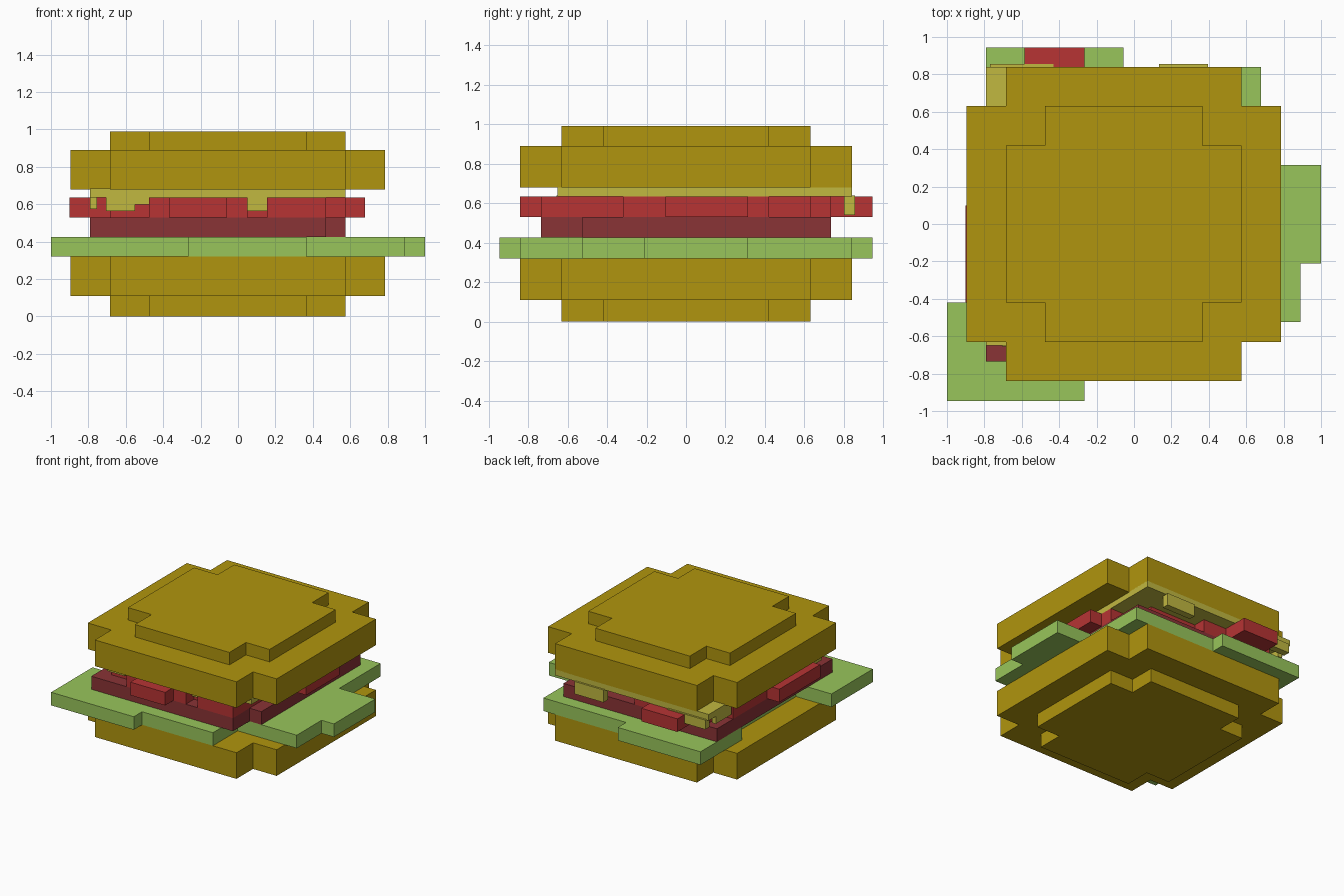
import bpy
import bmesh

cube = bpy.data.objects.get("Cube")
if cube:
    bpy.data.objects.remove(cube, do_unlink=True)


def material(name, rgb):
    """Flat material from display-space 0-255 values."""
    linear = [((v / 255 + 0.055) / 1.055) ** 2.4 if v > 10 else v / 255 / 12.92 for v in rgb]
    mat = bpy.data.materials.new(name)
    mat.use_nodes = True
    mat.diffuse_color = (*linear, 1)
    mat.node_tree.nodes["Principled BSDF"].inputs["Base Color"].default_value = (*linear, 1)
    return mat


BUN = material("toasted bun", (176, 149, 14))
GREEN = material("leaf green", (152, 197, 91))
MEAT = material("dark meat", (138, 51, 54))
RED = material("tomato red", (183, 52, 52))
YELLOW = material("cheese yellow", (193, 184, 64))


def finish(name, bm, mat):
    bmesh.ops.recalc_face_normals(bm, faces=bm.faces)
    mesh = bpy.data.meshes.new(name)
    bm.to_mesh(mesh)
    bm.free()
    mesh.materials.append(mat)
    obj = bpy.data.objects.new(name, mesh)
    bpy.context.collection.objects.link(obj)


def extrude_outline(bm, points, bottom, top):
    face = bm.faces.new([bm.verts.new((x, y, bottom)) for x, y in points])
    new = bmesh.ops.extrude_face_region(bm, geom=[face])["geom"]
    verts = [v for v in new if isinstance(v, bmesh.types.BMVert)]
    bmesh.ops.translate(bm, verts=verts, vec=(0, 0, top - bottom))


def layer(name, points, bottom, top, mat):
    bm = bmesh.new()
    extrude_outline(bm, points, bottom, top)
    finish(name, bm, mat)


def staircase(start, moves):
    """Closed outline of square steps, alternating x and y positions."""
    x, y = start
    points = [(x, y)]
    for i, value in enumerate(moves):
        x, y = (value, y) if i % 2 == 0 else (x, value)
        points.append((x, y))
    return points


def notched(half_x, half_y, cut=0.21, cx=-0.055):
    """Rectangle with a square notch in every corner."""
    a, b = half_x - cut, half_y - cut
    quarter = [(half_x, b), (a, b), (a, half_y)]
    points = []
    for sx, sy in ((1, 1), (-1, 1), (-1, -1), (1, -1)):
        corner = [(cx + sx * x, sy * y) for x, y in quarter]
        points += corner if sx * sy > 0 else corner[::-1]
    return points


# Bun halves, each a wide slab with a smaller slab outside it
wide, small = notched(0.84, 0.84), notched(0.63, 0.63)
layer("bottom_bun_base", small, 0, 0.11, BUN)
layer("bottom_bun", wide, 0.11, 0.32, BUN)
layer("top_bun", wide, 0.68, 0.89, BUN)
layer("top_bun_crown", small, 0.89, 0.99, BUN)

# Lettuce leaf with uneven stepped edges
lettuce = staircase((-1, -0.945), [
    -0.265, -0.84, 0.365, -0.525, 0.89, -0.21, 1, 0.315, 0.68, 0.84,
    -0.055, 0.945, -0.79, 0.42, -0.685, -0.42, -1])
layer("lettuce", lettuce, 0.32, 0.425, GREEN)

# Meat patty
patty = staircase((-0.79, -0.735), [0.47, -0.525, 0.575, 0.735, -0.79])
layer("patty", patty, 0.425, 0.53, MEAT)

# Tomato slices forming one stepped layer
tomato = staircase((-0.685, -0.63), [
    -0.475, -0.735, -0.37, -0.84, -0.06, -0.735, 0.05, -0.63, 0.155, -0.735,
    0.47, -0.32, 0.575, -0.105, 0.68, 0.315, 0.575, 0.42, 0.365, 0.63,
    -0.055, 0.735, -0.265, 0.945, -0.585, 0.735, -0.685, 0.53, -0.79, 0.1,
    -0.9, -0.42, -0.685])
layer("tomato", tomato, 0.53, 0.635, RED)

# Cheese slice and the drips hanging from its edges
bm = bmesh.new()
for x0, x1, y0, y1, z0, z1 in (
        (-0.79, 0.575, -0.65, 0.84, 0.635, 0.685),
        (-0.705, -0.55, -0.655, -0.62, 0.565, 0.64),
        (-0.55, -0.475, -0.655, -0.62, 0.6, 0.64),
        (0.05, 0.155, -0.655, -0.62, 0.565, 0.64),
        (-0.77, -0.43, 0.8, 0.855, 0.565, 0.64),
        (0.135, 0.395, 0.8, 0.855, 0.54, 0.64),
        (-0.79, -0.755, -0.6, -0.45, 0.575, 0.64),
        (-0.79, -0.755, 0.55, 0.75, 0.575, 0.64)):
    extrude_outline(bm, [(x0, y0), (x1, y0), (x1, y1), (x0, y1)], z0, z1)
finish("cheese", bm, YELLOW)
